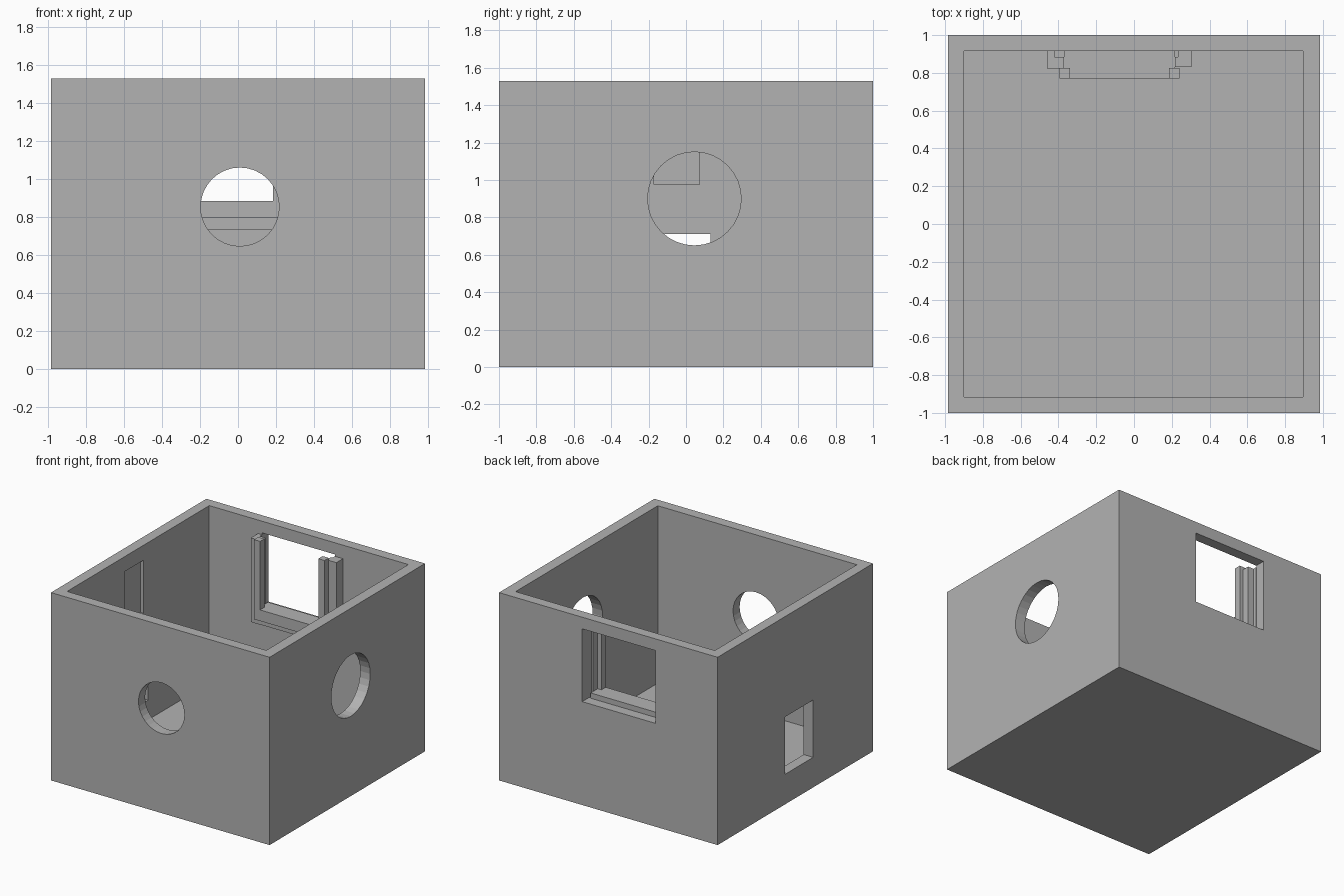
import bpy
import math
from mathutils import Vector

if "Cube" in bpy.data.objects:
    bpy.data.objects.remove(bpy.data.objects["Cube"], do_unlink=True)

grey = bpy.data.materials.new("plaster grey")
grey.use_nodes = True
grey.diffuse_color = (0.45, 0.45, 0.45, 1)
grey.node_tree.nodes["Principled BSDF"].inputs["Base Color"].default_value = grey.diffuse_color


def box(name, x, y, z):
    """Box spanning the given (low, high) ranges."""
    bpy.ops.mesh.primitive_cube_add(size=1)
    obj = bpy.context.object
    obj.name = name
    centre = Vector([(a + b) / 2 for a, b in (x, y, z)])
    size = [b - a for a, b in (x, y, z)]
    for v in obj.data.vertices:
        v.co = Vector([c * s for c, s in zip(v.co, size)]) + centre
    obj.data.materials.append(grey)
    return obj


def porthole(name, centre, radius, rotation):
    bpy.ops.mesh.primitive_cylinder_add(vertices=32, radius=radius, depth=0.4,
                                        location=centre, rotation=rotation)
    obj = bpy.context.object
    obj.name = name
    obj.data.materials.append(grey)
    return obj


def cut(target, cutter):
    mod = target.modifiers.new(cutter.name, "BOOLEAN")
    mod.operation = "DIFFERENCE"
    mod.solver = "EXACT"
    mod.object = cutter
    bpy.context.view_layer.objects.active = target
    bpy.ops.object.modifier_apply(modifier=mod.name)
    bpy.data.objects.remove(cutter, do_unlink=True)


# Open-topped room
room = box("room_shell", (-0.985, 0.985), (-1, 1), (0, 1.53))
cut(room, box("interior_cutter", (-0.9, 0.895), (-0.915, 0.915), (0.085, 1.8)))

# Round openings in the front and the +x wall
quarter = math.pi / 2
cut(room, porthole("front_hole_cutter", (0.01, -1, 0.855), 0.207, (quarter, 0, 0)))
cut(room, porthole("side_hole_cutter", (0.985, 0.045, 0.9), 0.25, (0, quarter, 0)))

# Square openings in the back and the -x wall, and a shallow niche
cut(room, box("back_window_cutter", (-0.425, 0.235), (0.85, 1.2), (0.842, 1.435)))
cut(room, box("side_window_cutter", (-1.2, -0.8), (-0.23, 0.13), (0.245, 0.712)))
cut(room, box("niche_cutter", (-0.93, -0.8), (-0.172, 0.071), (0.975, 1.408)))

# Outer window frame: sill and two posts, with the posts rebated at the opening
box("outer_sill", (-0.37, 0.218), (0.825, 0.915), (0.735, 0.885))
left_post = box("outer_post_right", (-0.46, -0.37), (0.822, 0.915), (0.735, 1.42))
right_post = box("outer_post_left", (0.218, 0.305), (0.83, 0.915), (0.735, 1.42))
for post in (left_post, right_post):
    cut(post, box("rebate_cutter", (-0.422, 0.233), (0.885, 1.0), (0.842, 1.6)))

# Inner window frame
box("inner_sill", (-0.34, 0.185), (0.77, 0.825), (0.795, 0.885))
box("inner_post_right", (-0.395, -0.34), (0.77, 0.825), (0.795, 1.443))
box("inner_post_left", (0.185, 0.24), (0.77, 0.825), (0.795, 1.443))
